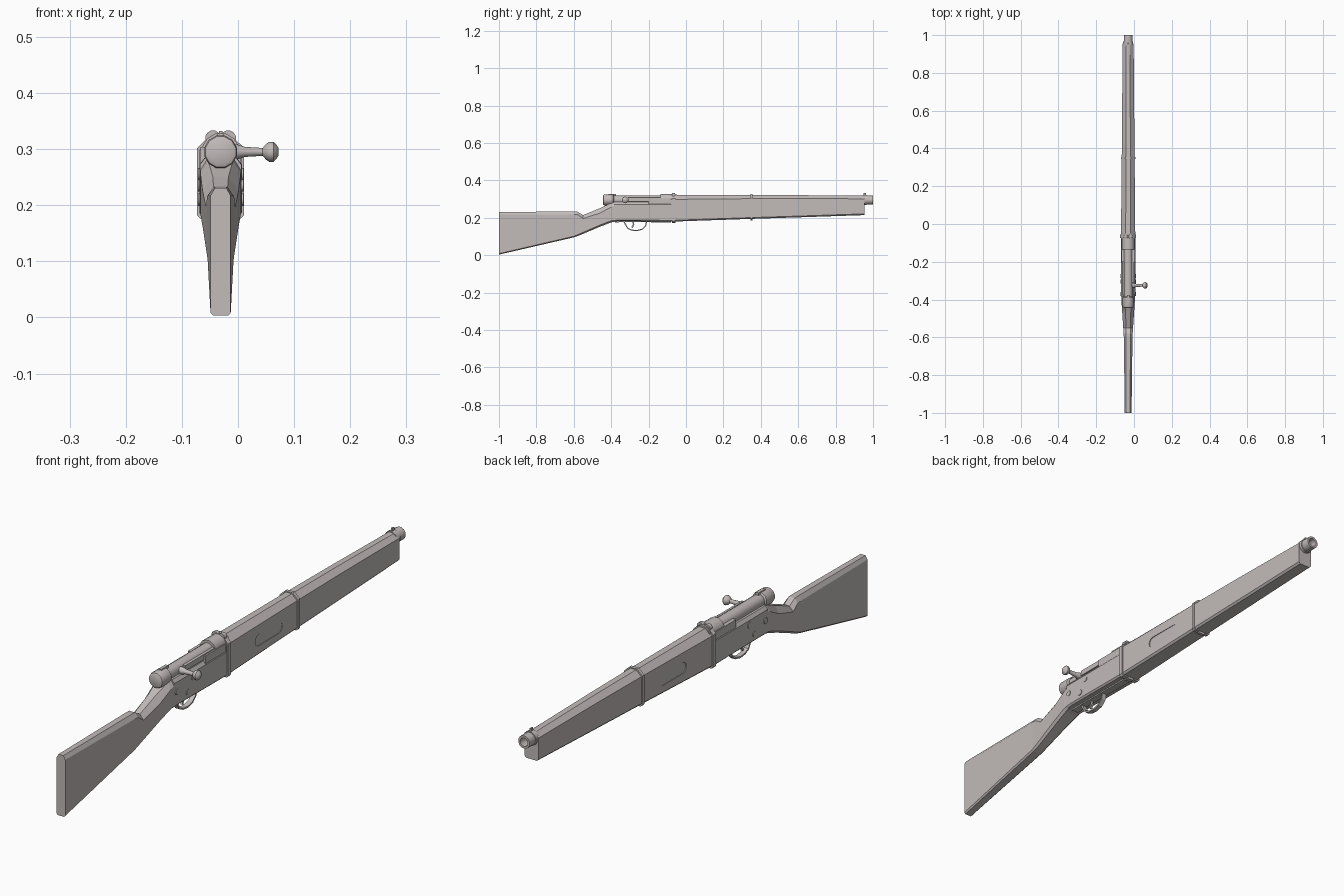
import bpy, bmesh, math
from mathutils import Vector

if "Cube" in bpy.data.objects:
    bpy.data.objects.remove(bpy.data.objects["Cube"])

CX = -0.031   # centre line of the rifle
BZ = 0.295    # bore height

mat = bpy.data.materials.new("warm_grey")
mat.diffuse_color = (0.54, 0.495, 0.49, 1)
mat.use_nodes = True
mat.node_tree.nodes["Principled BSDF"].inputs["Base Color"].default_value = mat.diffuse_color


def skin(name, rings, smooth=None, closed=False):
    """Bridge equal-sized rings of points into a capped solid."""
    bm = bmesh.new()
    vs = [[bm.verts.new(p) for p in r] for r in rings]
    n = len(rings[0])
    pairs = list(zip(vs, vs[1:])) + ([(vs[-1], vs[0])] if closed else [])
    for a, b in pairs:
        for i in range(n):
            j = (i + 1) % n
            bm.faces.new((a[i], a[j], b[j], b[i]))
    if not closed:
        bm.faces.new(vs[0])
        bm.faces.new(vs[-1])
    bmesh.ops.recalc_face_normals(bm, faces=bm.faces)
    me = bpy.data.meshes.new(name)
    bm.to_mesh(me)
    bm.free()
    ob = bpy.data.objects.new(name, me)
    bpy.context.collection.objects.link(ob)
    me.materials.append(mat)
    if smooth:
        bpy.ops.object.select_all(action='DESELECT')
        ob.select_set(True)
        bpy.context.view_layer.objects.active = ob
        bpy.ops.object.shade_smooth_by_angle(angle=math.radians(smooth))
    return ob


def section(y, zb, zt, w, cb, ct, dt, grow=0.0):
    """Eight-sided section: bottom chamfer cb, top chamfer ct wide and dt deep."""
    w, zb, zt = w + grow, zb - grow, zt + grow
    half = [(w - cb, zb), (w, zb + cb), (w, zt - dt), (w - ct, zt)]
    pts = half + [(-x, z) for x, z in reversed(half)]
    return [(CX + x, y, z) for x, z in pts]


def turned(name, profile, axis='Y', at=(CX, 0, BZ), n=12, smooth=40, closed=False):
    """Turned part: profile of (position along axis, radius)."""
    rings = []
    for d, r in profile:
        ring = []
        for i in range(n):
            a = 2 * math.pi * (i + 0.5) / n
            u, v = r * math.cos(a), r * math.sin(a)
            off = Vector((u, d, v)) if axis == 'Y' else Vector((d, u, v))
            ring.append(Vector(at) + off)
        rings.append(ring)
    return skin(name, rings, smooth, closed)


def box(name, x0, x1, y0, y1, z0, z1):
    return skin(name, [[(x0, y, z0), (x1, y, z0), (x1, y, z1), (x0, y, z1)] for y in (y0, y1)])


def strip(name, path, w, t):
    """Flat strip of half-width w and half-thickness t swept along a (y, z) path."""
    rings = []
    for i, (y, z) in enumerate(path):
        a, b = path[max(i - 1, 0)], path[min(i + 1, len(path) - 1)]
        d = Vector((b[0] - a[0], b[1] - a[1])).normalized()
        ny, nz = -d.y * t, d.x * t
        rings.append([(CX - w, y + ny, z + nz), (CX + w, y + ny, z + nz),
                      (CX + w, y - ny, z - nz), (CX - w, y - ny, z - nz)])
    return skin(name, rings)


# Butt stock and wrist
skin("butt_stock", [section(*s) for s in [
    (-1.00, 0.003, 0.231, 0.018, 0.005, 0.008, 0.014),
    (-0.60, 0.095, 0.233, 0.023, 0.006, 0.011, 0.016),
    (-0.58, 0.102, 0.232, 0.024, 0.007, 0.012, 0.016),
    (-0.55, 0.114, 0.214, 0.026, 0.008, 0.015, 0.018),
    (-0.46, 0.152, 0.251, 0.032, 0.009, 0.018, 0.026),
    (-0.40, 0.175, 0.279, 0.036, 0.009, 0.014, 0.022),
    (-0.37, 0.181, 0.284, 0.036, 0.008, 0.010, 0.016)]])

# Receiver body
skin("receiver", [section(*s) for s in [
    (-0.385, 0.180, 0.284, 0.037, 0.006, 0.009, 0.012),
    (-0.36, 0.182, 0.284, 0.038, 0.006, 0.009, 0.012),
    (-0.06, 0.180, 0.284, 0.038, 0.006, 0.009, 0.012)]])
turned("receiver_ring", [(-0.135, 0.034), (-0.05, 0.034)])
box("receiver_wall", CX - 0.036, CX - 0.018, -0.20, -0.07, 0.27, 0.304)
box("ejection_wall", CX + 0.018, CX + 0.036, -0.20, -0.07, 0.27, 0.304)

# Fore-end stock, tapering to the muzzle
fore = [(-0.08, 0.179, 0.322, 0.038, 0.007, 0.025, 0.024),
        (0.35, 0.194, 0.322, 0.034, 0.007, 0.022, 0.020),
        (0.60, 0.202, 0.321, 0.032, 0.007, 0.021, 0.018),
        (0.955, 0.214, 0.316, 0.029, 0.007, 0.018, 0.015)]
fore_end = skin("fore_end", [section(*s) for s in fore])

# Finger grooves cut into both sides of the fore-end
for side in (-1, 1):
    x0, x1 = CX + side * 0.0335, CX + side * 0.06
    outline = []
    for cy, start in ((0.235, -90), (0.115, 90)):
        for k in range(7):
            a = math.radians(start + k * 30)
            outline.append((cy + 0.021 * math.cos(a), 0.243 + 0.021 * math.sin(a)))
    cutter = skin("groove_cutter", [[(x, y, z) for y, z in outline] for x in (x0, x1)])
    cutter.hide_render = True
    mod = fore_end.modifiers.new("groove", 'BOOLEAN')
    mod.operation, mod.solver, mod.object = 'DIFFERENCE', 'EXACT', cutter
    bpy.context.view_layer.objects.active = fore_end
    bpy.ops.object.modifier_apply(modifier=mod.name)
    bpy.data.objects.remove(cutter)

# Barrel bands
for name, s, y, hw in (("rear_band", fore[0], -0.065, 0.009), ("middle_band", fore[1], 0.35, 0.006)):
    skin(name, [section(y + d, *s[1:], grow=0.004) for d in (-hw, hw)])
    box(name + "_lug", CX - 0.012, CX + 0.012, y - hw, y + hw, s[1] - 0.008, s[1])

# Barrel with open muzzle, and bead sight
turned("barrel", [(0.60, 0.024), (1.0, 0.024), (1.0, 0.016), (0.60, 0.016)], closed=True)
turned("bore_end", [(0.93, 0.0165), (0.94, 0.0165)])
turned("muzzle_collar", [(0.945, 0.027), (0.966, 0.027)])
box("front_sight", CX - 0.003, CX + 0.003, 0.95, 0.962, 0.31, 0.332)

# Rear sight ears
for side in (-1, 1):
    turned("rear_sight_ear", [(-0.074, 0.014), (-0.058, 0.014)], at=(CX + side * 0.0135, 0, 0.3195))

# Bolt with its rear cap
turned("bolt", [(-0.40, 0.024), (-0.10, 0.024)])
turned("bolt_cap", [(-0.444, 0.022), (-0.441, 0.028), (-0.435, 0.030), (-0.39, 0.030), (-0.385, 0.025)])
box("cocking_lug", CX - 0.006, CX + 0.006, -0.415, -0.375, 0.315, 0.328)
box("bolt_rib", CX + 0.012, CX + 0.030, -0.31, -0.10, 0.288, 0.308)

# Bolt handle with round knob
turned("bolt_handle", [(-0.03, 0.013), (0.0, 0.013), (0.012, 0.009), (0.044, 0.007), (0.050, 0.014),
                       (0.056, 0.018), (0.063, 0.018), (0.069, 0.012), (0.072, 0.007)],
       axis='X', at=(0, -0.325, BZ), n=10)

# Trigger guard and trigger
strip("trigger_guard", [(-0.335, 0.183), (-0.322, 0.162), (-0.312, 0.144), (-0.292, 0.134), (-0.265, 0.131),
                        (-0.235, 0.138), (-0.216, 0.156), (-0.21, 0.183)], 0.009, 0.003)
strip("guard_plate", [(-0.38, 0.178), (-0.33, 0.180), (-0.08, 0.178)], 0.014, 0.003)
strip("trigger", [(-0.285, 0.185), (-0.280, 0.165), (-0.288, 0.147)], 0.004, 0.004)

# Screw heads on both sides
for side in (-1, 1):
    for y, z in ((-0.275, 0.255), (-0.305, 0.210), (-0.37, 0.235)):
        turned("screw_head", [(0.030 * side, 0.011), (0.0405 * side, 0.011)], axis='X', at=(CX, y, z), n=10)
